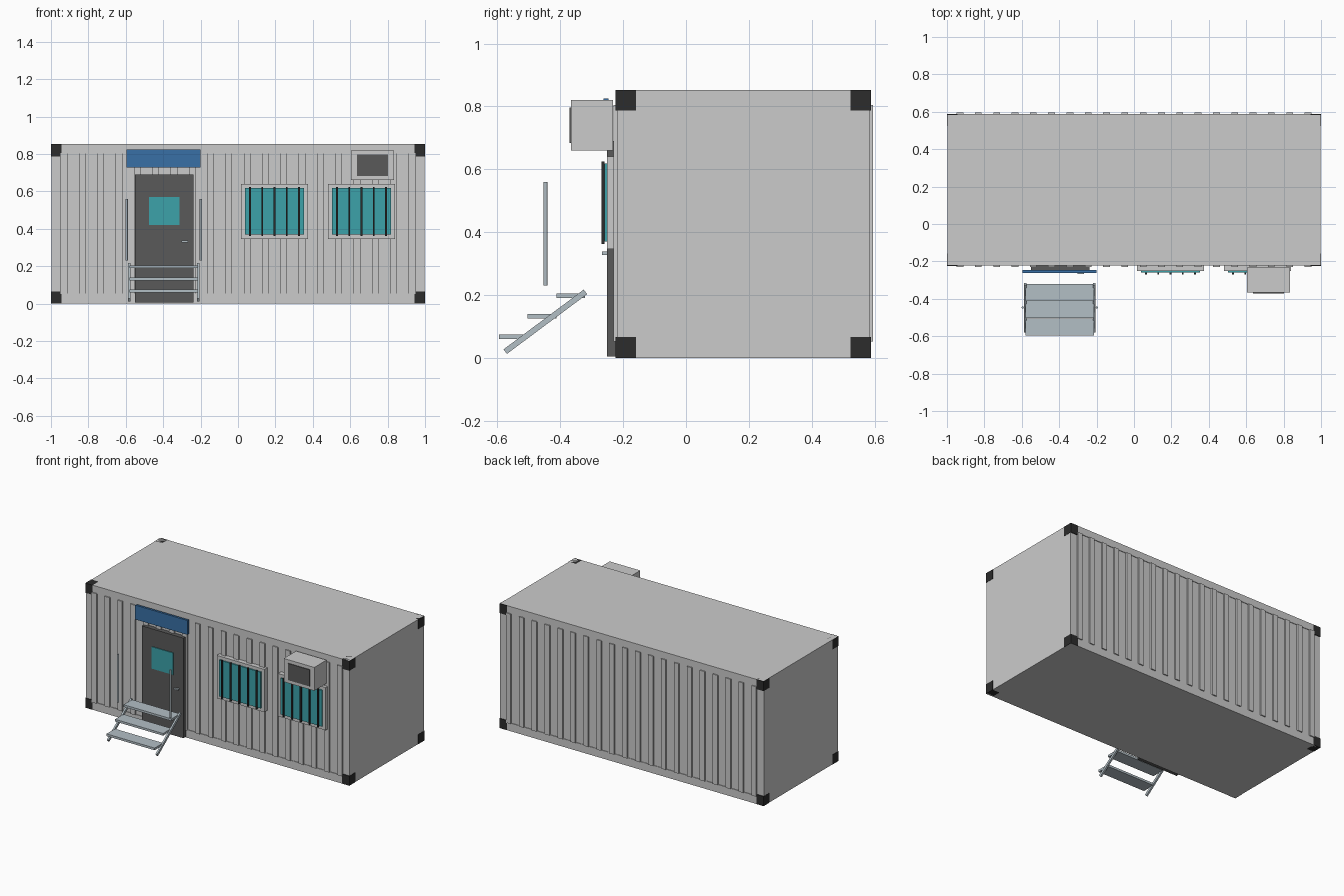
import bpy, bmesh, math
from mathutils import Matrix, Vector

if "Cube" in bpy.data.objects:
    bpy.data.objects.remove(bpy.data.objects["Cube"])


def material(name, rgb):
    m = bpy.data.materials.new(name)
    m.diffuse_color = (*rgb, 1)
    m.use_nodes = True
    m.node_tree.nodes["Principled BSDF"].inputs["Base Color"].default_value = m.diffuse_color
    return m


black = material("black_steel", (0.025, 0.025, 0.025))
dark = material("dark_grey", (0.10, 0.10, 0.10))
teal = material("teal_glass", (0.045, 0.36, 0.40))
blue = material("blue_panel", (0.04, 0.16, 0.38))
steel = material("step_steel", (0.45, 0.52, 0.56))


def finish(name, bm, mat):
    me = bpy.data.meshes.new(name)
    bm.to_mesh(me)
    bm.free()
    if mat:
        me.materials.append(mat)
    ob = bpy.data.objects.new(name, me)
    bpy.context.collection.objects.link(ob)
    return ob


def box(name, x, y, z, mat=None):
    """Box from (min, max) ranges on each axis."""
    bm = bmesh.new()
    lo, hi = Vector((x[0], y[0], z[0])), Vector((x[1], y[1], z[1]))
    bmesh.ops.create_cube(bm, size=1, matrix=Matrix.Translation((lo + hi) / 2)
                          @ Matrix.Diagonal((*(hi - lo), 1)))
    return finish(name, bm, mat)


def array(ob, count, dx=0, dy=0, dz=0):
    m = ob.modifiers.new("repeat", 'ARRAY')
    m.count = count
    m.use_relative_offset = False
    m.use_constant_offset = True
    m.constant_offset_displace = (dx, dy, dz)


F, B, H = -0.219, 0.584, 0.853   # front wall, back wall, roof height

# container shell
box("container_body", (-0.998, 0.998), (F, B), (0, H))

# both long sides: rails and pressed ribs
for side, y, s in (("front", F, -1), ("back", B, 1)):
    def out(d):
        return tuple(sorted((y - s * 0.005, y + s * d)))
    box(side + "_bottom_rail", (-0.998, 0.998), out(0.004), (0, 0.055))
    box(side + "_top_rail", (-0.998, 0.998), out(0.004), (0.803, H))
    ribs = box(side + "_wall_ribs", (-0.948, -0.912), out(0.011), (0.053, 0.805))
    array(ribs, 20, dx=1.86 / 19)

# corner castings
for sx in (-1, 1):
    for side, y in (("front", (F - 0.005, F + 0.06)), ("back", (B - 0.06, B + 0.005))):
        for level, z in (("lower", (0, 0.066)), ("upper", (0.787, H))):
            box(f"corner_{side}_{level}", sorted((sx, sx * 0.945)), y, z, black)

# door with window and handle
box("door", (-0.552, -0.238), (-0.251, F), (0.005, 0.69), dark)
box("door_window", (-0.477, -0.312), (-0.256, -0.249), (0.42, 0.57), teal)
box("door_handle", (-0.302, -0.268), (-0.267, -0.257), (0.328, 0.338), steel)
box("door_handle_stem", (-0.28, -0.27), (-0.26, -0.25), (0.328, 0.338), steel)

# blank sign board above the door
box("sign_board", (-0.595, -0.2), (-0.262, -0.247), (0.727, 0.825), blue)

# barred windows
for cx in (0.195, 0.66):
    box("window_frame", (cx - 0.18, cx + 0.18), (-0.251, F), (0.347, 0.64))
    box("window_glass", (cx - 0.157, cx + 0.157), (-0.26, -0.249), (0.37, 0.618), teal)
    bars = box("window_bars", (cx - 0.136, cx - 0.126), (-0.269, -0.259), (0.362, 0.625), black)
    array(bars, 5, dx=0.0655)

# air conditioner
box("air_conditioner", (0.603, 0.834), (-0.366, -0.233), (0.66, 0.82))
box("air_conditioner_grille", (0.637, 0.802), (-0.371, -0.364), (0.683, 0.797), dark)

# entrance steps: treads, slanted stringers and upright grab rails
cx = -0.397
treads = box("step_treads", (cx - 0.182, cx + 0.182), (-0.595, -0.504), (0.06, 0.075), steel)
array(treads, 3, dy=0.0915, dz=0.065)
a, b = Vector((0, -0.575, 0.02)), Vector((0, -0.32, 0.21))
slope = math.atan2(b.z - a.z, b.y - a.y)
for sx in (-1, 1):
    st = box("step_stringer", (-0.006, 0.006), (-(b - a).length / 2, (b - a).length / 2),
             (-0.009, 0.009), steel)
    st.location = (a + b) / 2 + Vector((cx + sx * 0.184, 0, 0))
    st.rotation_euler.x = slope
    bm = bmesh.new()
    bmesh.ops.create_cone(bm, cap_ends=True, segments=12, radius1=0.006, radius2=0.006, depth=0.33,
                          matrix=Matrix.Translation((cx + sx * 0.198, -0.447, 0.395)))
    finish("grab_rail", bm, steel)
